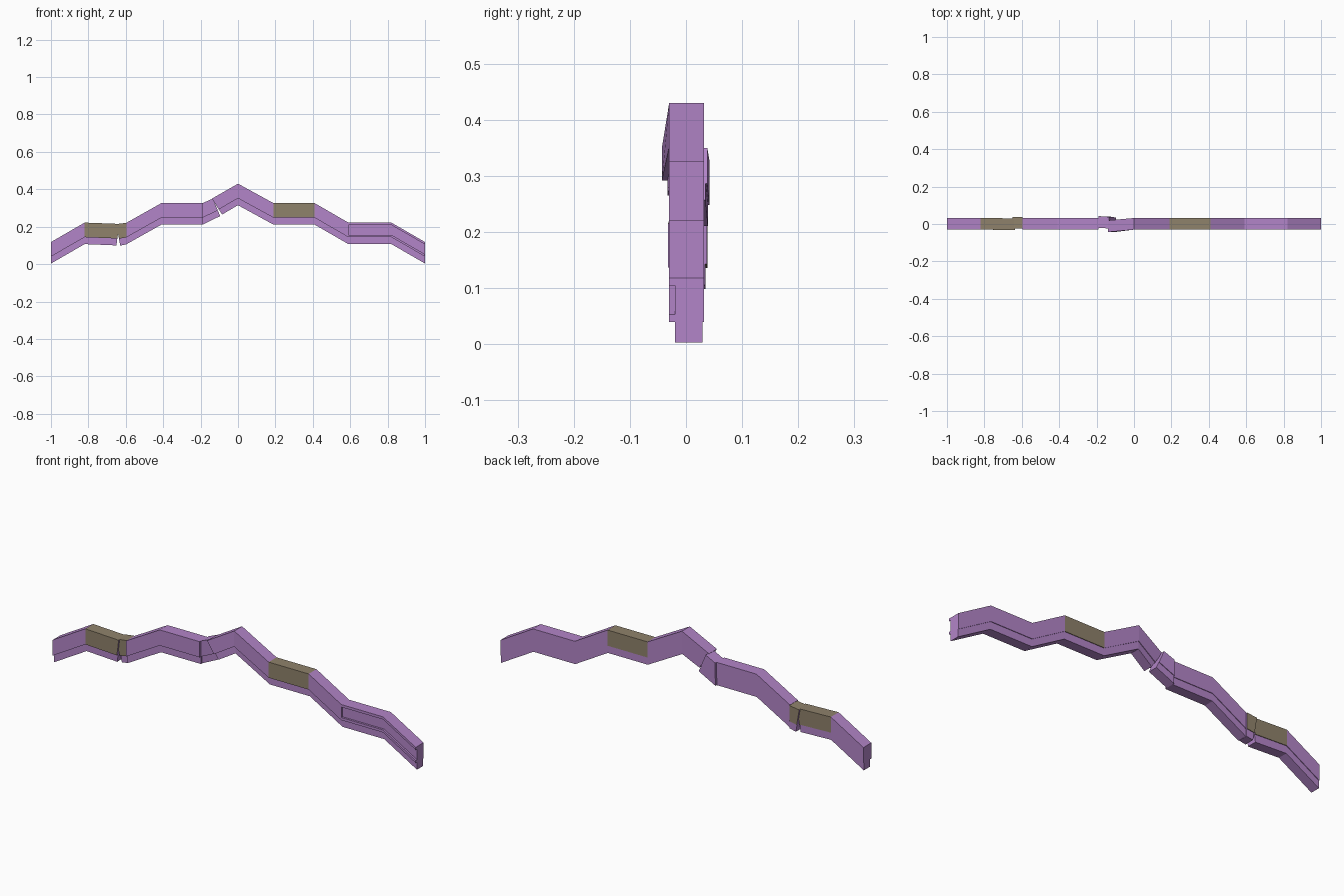
import bpy, bmesh

if "Cube" in bpy.data.objects:
    bpy.data.objects.remove(bpy.data.objects["Cube"])


def material(name, rgb):
    m = bpy.data.materials.new(name)
    m.use_nodes = True
    m.diffuse_color = (*rgb, 1)
    m.node_tree.nodes["Principled BSDF"].inputs["Base Color"].default_value = (*rgb, 1)
    return m


PURPLE = material("purple paint", (0.45, 0.235, 0.58))
OLIVE = material("olive wood", (0.275, 0.223, 0.147))

HEIGHT, STEP = 0.115, 0.078   # full depth of the trim, depth of the wide upper band

# Cross-sections as (y, depth below the top edge)
SOLID = [(0.032, 0), (-0.03, 0), (-0.03, STEP), (-0.02, STEP),
         (-0.02, HEIGHT), (0.029, HEIGHT), (0.029, STEP), (0.032, STEP)]
# Same section with a shallow channel in the front
GROOVED = SOLID[:2] + [(-0.03, 0.013), (-0.02, 0.013), (-0.02, 0.065), (-0.03, 0.065)] + SOLID[2:]


def station(x, z, shift=0.0, lean=0.0, drop=0.0):
    """Top point, bottom point and sideways shift of one cut through the trim."""
    return (x, z), (x + lean, z - HEIGHT + drop), shift


def beam(name, profile, stations, olive=None):
    """Sweep the section through the stations; the upper band of segment `olive` is bare wood."""
    bm = bmesh.new()
    rings = []
    for (tx, tz), (bx, bz), shift in stations:
        ring = []
        for y, d in profile:
            t = d / HEIGHT
            ring.append(bm.verts.new((tx + (bx - tx) * t, y + shift, tz + (bz - tz) * t)))
        rings.append(ring)
    n = len(profile)
    for s, (a, b) in enumerate(zip(rings, rings[1:])):
        for i in range(n):
            j = (i + 1) % n
            f = bm.faces.new((a[i], a[j], b[j], b[i]))
            upper = max(profile[i][1], profile[j][1]) <= STEP
            f.material_index = int(s == olive and upper)
    bm.faces.new(rings[0])
    bm.faces.new(rings[-1])
    bmesh.ops.recalc_face_normals(bm, faces=bm.faces)
    mesh = bpy.data.meshes.new(name)
    bm.to_mesh(mesh)
    bm.free()
    mesh.materials.append(PURPLE)
    mesh.materials.append(OLIVE)
    obj = bpy.data.objects.new(name, mesh)
    bpy.context.collection.objects.link(obj)
    return obj


LOW, MID, HIGH, PEAK = 0.118, 0.222, 0.326, 0.43

# Intact left half, from peak to eave
beam("left_upper_trim", SOLID,
     [station(0, PEAK), station(0.19, HIGH), station(0.41, HIGH), station(0.59, MID)], olive=1)
beam("left_lower_trim", GROOVED,
     [station(0.59, MID), station(0.82, MID), station(1, LOW)])

# Broken stretch below the peak: two splintered ends bent apart
beam("peak_splinter", SOLID,
     [station(0, PEAK), station(-0.14, 0.35, -0.013, 0.055, 0.03)])
beam("lower_splinter", SOLID,
     [station(-0.19, HIGH, 0.01), station(-0.135, 0.35, 0.006, 0.04, 0.022)])

# Right half with a cracked, sagging wooden section
beam("right_upper_trim", SOLID,
     [station(-0.19, HIGH), station(-0.41, HIGH), station(-0.595, MID)])
beam("cracked_short_piece", SOLID,
     [station(-0.595, 0.221, 0.005), station(-0.65, 0.214, 0.006, 0.02)], olive=0)
beam("cracked_long_piece", SOLID,
     [station(-0.635, 0.215, -0.002, -0.015), station(-0.82, MID)], olive=0)
beam("right_lower_trim", SOLID, [station(-0.82, MID), station(-1, LOW)])
